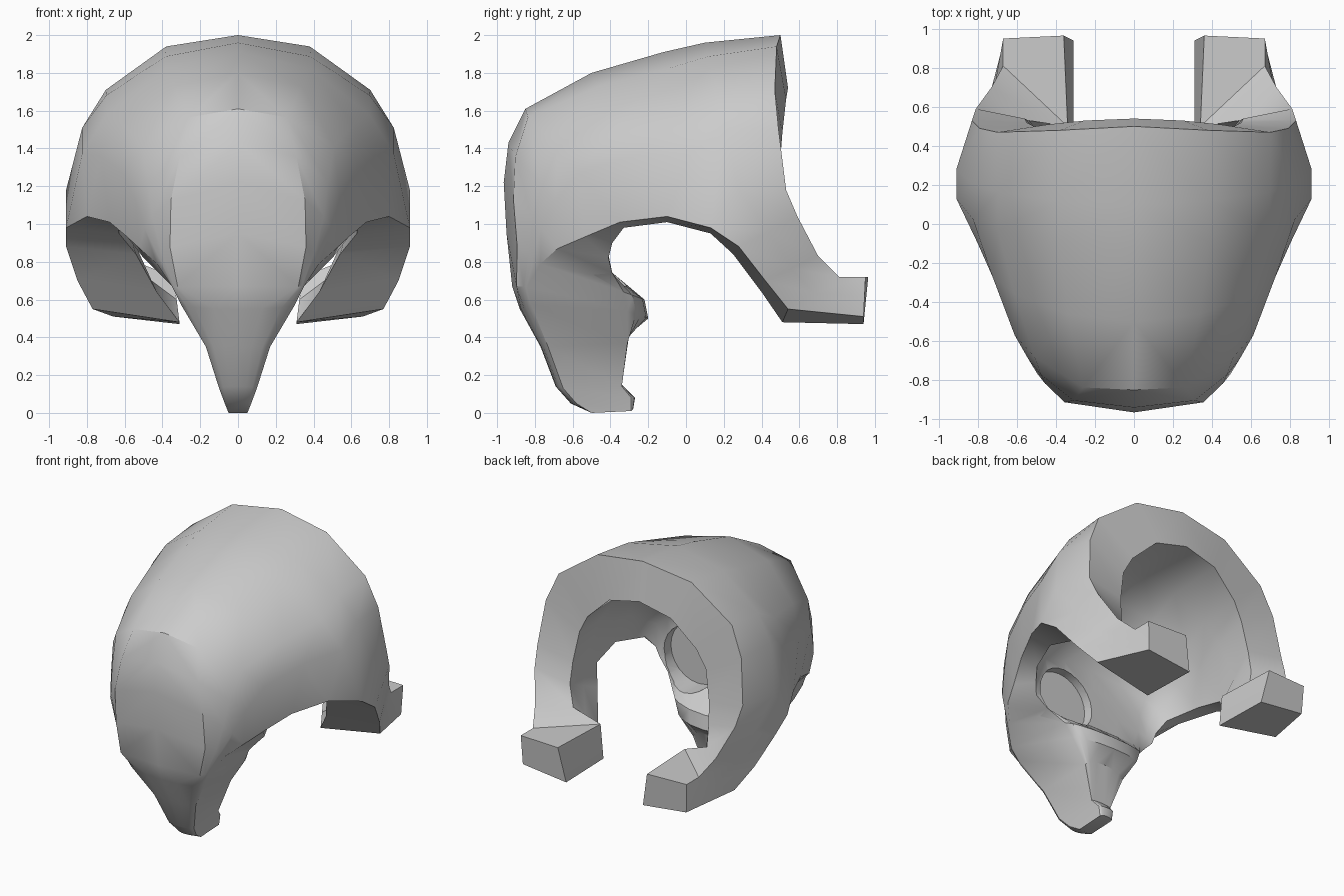
import bpy, bmesh, math
from mathutils import Vector

cube = bpy.data.objects.get("Cube")
if cube:
    bpy.data.objects.remove(cube, do_unlink=True)

grey = bpy.data.materials.new("plain_grey")
grey.use_nodes = True
grey.diffuse_color = (0.6, 0.6, 0.6, 1)
grey.node_tree.nodes["Principled BSDF"].inputs["Base Color"].default_value = grey.diffuse_color

# Angles of the columns from the centre line to the side edge; FOLD carries the panel fold
ANGLES = [math.radians(a) for a in (0, 25, 50, 65, 90)]
FOLD = 1

# Rear rim of the dome, outer and inner corner lines
outer_rim = [(0, .5, 2), (.38, .48, 1.94), (.7, .47, 1.71), (.79, .49, 1.5), (.83, .53, 1.18)]
inner_rim = [(0, .54, 1.72), (.25, .53, 1.66), (.44, .51, 1.48), (.51, .5, 1.35), (.55, .52, 1.13)]

# Outer skin: centre line (y, z) and side edge (x, y, z), from behind the rim to the chin
outer_centre = [(.1, 1.96), (-.12, 1.91), (-.5, 1.8), (-.85, 1.61), (-.94, 1.43),
                (-.965, 1.22), (-.95, .95), (-.92, .67), (-.88, .55), (-.77, .35),
                (-.69, .14), (-.61, .05), (-.5, 0)]
outer_side = [(.91, .28, 1.18), (.91, .13, .98), (.8, -.1, 1.04),
              (.68, -.35, 1.01), (.585, -.54, .93), (.52, -.68, .87), (.43, -.77, .79),
              (.35, -.84, .67), (.3, -.82, .57), (.17, -.73, .35), (.1, -.65, .13),
              (.07, -.58, .05), (.05, -.5, 0)]

# Inner skin: hollow dome, then the face with its nose and chin
inner_centre = [(.1, 1.7), (-.15, 1.6), (-.35, 1.4), (-.44, 1.2), (-.43, 1.05),
                (-.42, .9), (-.4, .75), (-.22, .6), (-.2, .5), (-.3, .42),
                (-.34, .15), (-.27, .08), (-.28, .02)]
inner_side = [(.6, .32, 1.04), (.63, .13, .95), (.64, -.1, 1.01),
              (.56, -.33, .98), (.52, -.39, .9), (.5, -.41, .82), (.42, -.39, .74),
              (.32, -.33, .64), (.27, -.31, .54), (.16, -.31, .37), (.08, -.34, .14),
              (.06, -.29, .08), (.05, -.29, .01)]

# Half width of the front panel on the rows where its fold is crisp
panel = {3: .26, 4: .31, 5: .355, 6: .36, 7: .32}

# Rear legs: front outer, rear outer, rear inner, front inner corners of each section
leg_sections = [
    [(.91, .28, .88), (.81, .59, 1.04), (.56, .54, .97), (.54, .25, .84)],
    [(.85, .42, .7), (.73, .7, .83), (.54, .53, .8), (.43, .4, .64)],
    [(.77, .54, .55), (.67, .81, .72), (.34, .5, .72), (.31, .51, .48)],
    [(.66, .94, .51), (.67, .95, .72), (.36, .965, .72), (.31, .94, .47)],
]


def arch(centre, side, fold_x=None):
    """Quarter ellipse from the centre line to the side edge."""
    c, s = Vector((0, *centre)), Vector(side)
    first, last = ANGLES[FOLD], ANGLES[-1]
    bend = math.asin(fold_x / s.x) if fold_x else first
    points = []
    for j, a in enumerate(ANGLES):
        t = a / first * bend if j <= FOLD else bend + (a - first) / (last - first) * (last - bend)
        p = c.lerp(s, 1 - math.cos(t))
        p.x = s.x * math.sin(t)
        if fold_x and j == FOLD:
            p.y -= .025
        points.append(p)
    return points


def bridge(bm, rows):
    for a, b in zip(rows, rows[1:]):
        for j in range(len(a) - 1):
            bm.faces.new((a[j], a[j + 1], b[j + 1], b[j]))


def skin(bm, rim, centres, sides, folds):
    rows = [rim] + [arch(c, s, folds.get(i)) for i, (c, s) in enumerate(zip(centres, sides))]
    rows = [[bm.verts.new(p) for p in row] for row in rows]
    bridge(bm, rows)
    return rows


# Two skins joined along the rim, the front side edge and the chin
bm = bmesh.new()
outer = skin(bm, outer_rim, outer_centre, outer_side, panel)
inner = skin(bm, inner_rim, inner_centre, inner_side, {})
outer_edge = [row[-1] for row in outer]
inner_edge = [row[-1] for row in inner]
bridge(bm, [outer_edge[2:], inner_edge[2:]])
bridge(bm, [outer[0], inner[0]])
bridge(bm, [outer[-1], inner[-1]])

# Legs grow from the open rear part of the side edge and end in flat shelves
rings = [outer_edge[2::-1] + inner_edge[:3]]
for section in leg_sections:
    fo, ro, ri, fi = map(Vector, section)
    rings.append([bm.verts.new(p) for p in (fo, (fo + ro) / 2, ro, ri, (ri + fi) / 2, fi)])
bridge(bm, [ring + ring[:1] for ring in rings])
bm.faces.new(rings[-1])

# Mirror to both sides and close the seam
bmesh.ops.mirror(bm, geom=bm.verts[:] + bm.edges[:] + bm.faces[:], axis='X', merge_dist=.0005)
bmesh.ops.remove_doubles(bm, verts=bm.verts, dist=.0005)
bmesh.ops.recalc_face_normals(bm, faces=bm.faces)
mesh = bpy.data.meshes.new("helmet_shell")
bm.to_mesh(mesh)
bm.free()
mesh.materials.append(grey)
shell = bpy.data.objects.new("helmet_shell", mesh)
bpy.context.collection.objects.link(shell)

# Round eyepiece recess sunk into the left of the face
bpy.ops.mesh.primitive_cylinder_add(vertices=24, radius=.225, depth=.4,
                                    location=(.24, -.29, .89), rotation=(math.pi / 2, 0, 0))
cutter = bpy.context.object
cutter.name = "eyepiece_cutter"
cutter.hide_render = True
cutter.data.materials.append(grey)
bpy.ops.object.select_all(action='DESELECT')
shell.select_set(True)
bpy.context.view_layer.objects.active = shell
cut = shell.modifiers.new("eyepiece_recess", 'BOOLEAN')
cut.operation = 'DIFFERENCE'
cut.solver = 'EXACT'
cut.object = cutter
bpy.ops.object.modifier_apply(modifier=cut.name)
bpy.data.objects.remove(cutter, do_unlink=True)
bpy.ops.object.shade_smooth_by_angle(angle=math.radians(35))
